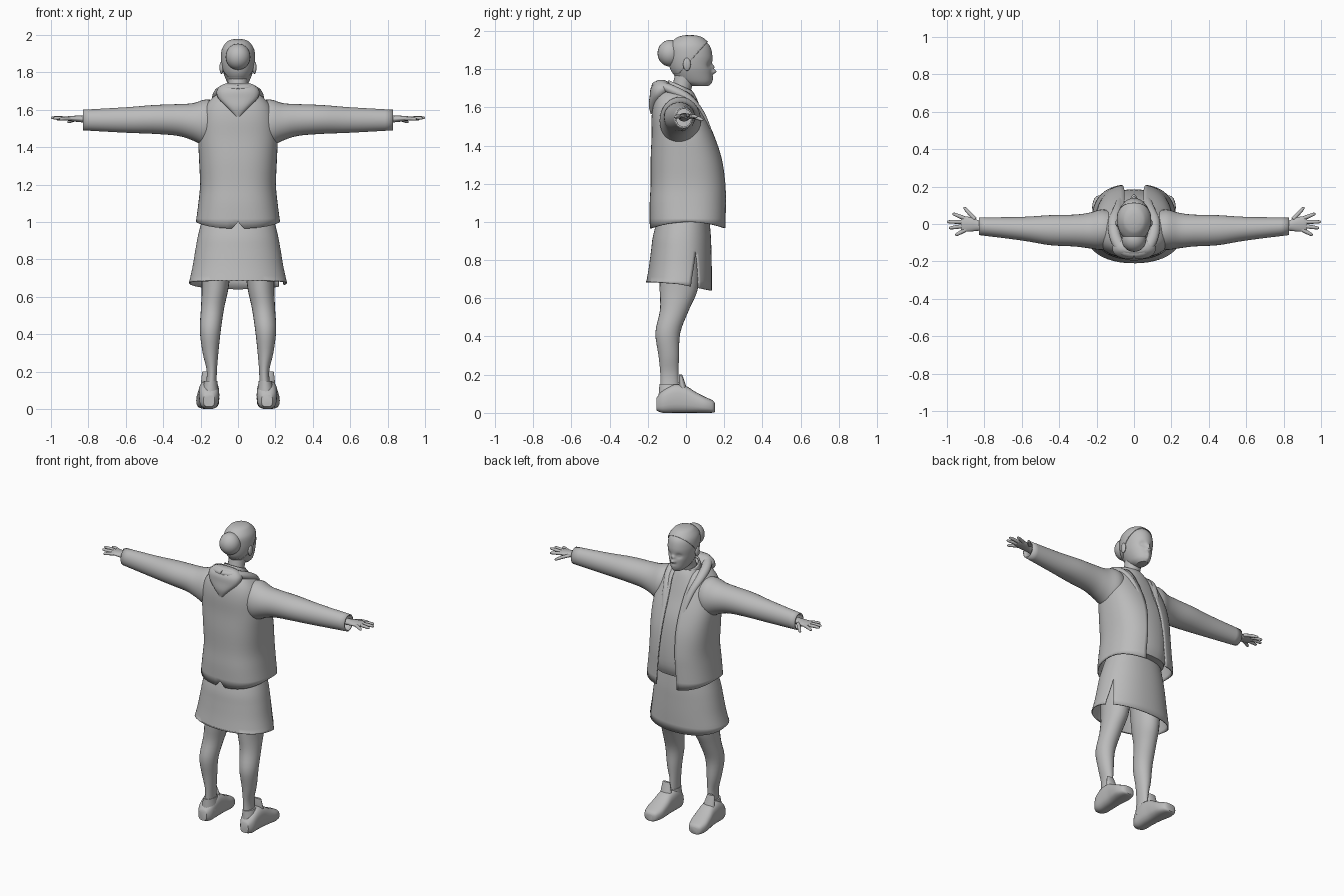
import bpy, bmesh, math
from mathutils import Vector

if "Cube" in bpy.data.objects:
    bpy.data.objects.remove(bpy.data.objects["Cube"])

grey = bpy.data.materials.new("plain_grey")
grey.use_nodes = True
COLOUR = (0.5, 0.5, 0.5, 1)
grey.diffuse_color = COLOUR
grey.node_tree.nodes["Principled BSDF"].inputs["Base Color"].default_value = COLOUR
X, Y, Z = Vector((1, 0, 0)), Vector((0, 1, 0)), Vector((0, 0, 1))


def spline(rows, k):
    """Catmull-Rom interpolation of number rows."""
    out = []
    for i in range(len(rows) - 1):
        a, b, c, d = (rows[max(0, min(len(rows) - 1, i + j))] for j in (-1, 0, 1, 2))
        for s in range(k):
            t = s / k
            out.append([0.5 * (2 * q + (r - p) * t + (2 * p - 5 * q + 4 * r - e) * t * t
                               + (3 * q - p - 3 * r + e) * t ** 3)
                        for p, q, r, e in zip(a, b, c, d)])
    return out + [list(rows[-1])]


def finish(name, bm, mirror=False, thick=0, angle=40):
    bmesh.ops.remove_doubles(bm, verts=bm.verts, dist=1e-5)
    bmesh.ops.recalc_face_normals(bm, faces=bm.faces)
    mesh = bpy.data.meshes.new(name)
    bm.to_mesh(mesh)
    bm.free()
    mesh.materials.append(grey)
    ob = bpy.data.objects.new(name, mesh)
    bpy.context.collection.objects.link(ob)
    if thick:
        m = ob.modifiers.new("thickness", "SOLIDIFY")
        m.thickness = thick
    if mirror:
        m = ob.modifiers.new("mirror", "MIRROR")
        m.use_clip = False
    bpy.ops.object.select_all(action="DESELECT")
    ob.select_set(True)
    bpy.context.view_layer.objects.active = ob
    bpy.ops.object.shade_smooth_by_angle(angle=math.radians(angle))
    return ob


def power(v, p):
    return math.copysign(abs(v) ** (2 / p), v)


def bridge(bm, rings, closed):
    n = len(rings[0])
    for a, b in zip(rings, rings[1:]):
        for i in range(n if closed else n - 1):
            j = (i + 1) % n
            bm.faces.new((a[i], a[j], b[j], b[i]))


def loft(sections, axis=None, ref=Z, n=24, k=4, p=2, caps=True):
    """Closed rings; each section is x, y, z, side radius, up radius."""
    bm, rings = bmesh.new(), []
    rows = spline(sections, k)
    for i, (x, y, z, ra, rb) in enumerate(rows):
        nxt, prv = rows[min(i + 1, len(rows) - 1)], rows[max(i - 1, 0)]
        t = Vector(axis).normalized() if axis else (Vector(nxt[:3]) - Vector(prv[:3])).normalized()
        u = t.cross(ref).normalized()
        v = u.cross(t)
        angles = [2 * math.pi * j / n for j in range(n)]
        rings.append([bm.verts.new(Vector((x, y, z)) + u * ra * power(math.cos(a), p)
                                   + v * rb * power(math.sin(a), p)) for a in angles])
    bridge(bm, rings, True)
    if caps:
        bm.faces.new(rings[0])
        bm.faces.new(rings[-1])
    return bm


def upright(rows):
    """z, half width, back y, front y -> loft sections."""
    return [(0, (b + f) / 2, z, w, (f - b) / 2) for z, w, b, f in rows]


def shell(rows, seam, hem, n=64, k=4, p=2.5):
    """Open garment: z, half width, back y, front y, seam half angle."""
    bm, rings = bmesh.new(), []
    for i, (z, w, b, f, gap) in enumerate(spline(rows, k)):
        gap, ring = max(gap, 0), []
        for j in range(n + 1):
            a = seam + gap + (2 * math.pi - 2 * gap) * j / n
            x, c = w * power(math.sin(a), p), power(math.cos(a), p)
            ring.append(bm.verts.new((x, (b + f) / 2 + c * (f - b) / 2,
                                      z + (hem(x, c) if i == 0 else 0))))
        rings.append(ring)
    bridge(bm, rings, False)
    return bm


# Jacket body, open at the front with a notch in the back hem
def jacket_hem(x, c):
    return 0 if c < 0 and abs(x) < 0.012 else -0.035 * c * c


jacket = [(1.0, .225, -.19, .213, .26), (1.1, .212, -.19, .213, .24), (1.2, .203, -.185, .21, .22),
          (1.33, .208, -.185, .19, .18), (1.45, .212, -.18, .15, .17), (1.55, .2, -.18, .105, .2),
          (1.62, .175, -.17, .07, .28), (1.67, .13, -.15, .03, .44), (1.69, .09, -.12, 0, .8)]
finish("jacket_body", shell(jacket, 0, jacket_hem), thick=.008)

# Sleeves
finish("sleeves", loft([(.10, -.03, 1.54, .09, .10), (.17, -.03, 1.53, .108, .125),
                        (.24, -.035, 1.535, .095, .1), (.32, -.035, 1.545, .085, .085),
                        (.45, -.033, 1.548, .08, .077), (.6, -.025, 1.545, .063, .068),
                        (.83, -.012, 1.545, .047, .055)], axis=X, caps=False, n=32),
       mirror=True, thick=.008)

# Hood pouch on the back and its edge running down into the lapels
finish("hood", loft(upright([(1.565, .012, -.185, -.165), (1.61, .055, -.195, -.14),
                             (1.66, .105, -.19, -.1), (1.70, .115, -.185, -.07),
                             (1.73, .09, -.165, -.09), (1.742, .06, -.15, -.11)]), axis=Z, ref=Y, p=2.4))
finish("hood_edge", loft([(0, -.15, 1.715, .03, .022), (.06, -.135, 1.715, .03, .022),
                          (.1, -.07, 1.69, .03, .025), (.108, .01, 1.645, .03, .025),
                          (.088, .075, 1.57, .025, .02), (.072, .125, 1.47, .018, .012),
                          (.068, .15, 1.4, .006, .005)]), mirror=True)

# Shirt and its tilted collar
finish("shirt", loft(upright([(1.03, .17, -.13, .165), (1.1, .175, -.15, .185), (1.25, .18, -.15, .178),
                              (1.4, .18, -.15, .152), (1.52, .165, -.15, .105), (1.6, .13, -.14, .075),
                              (1.66, .085, -.115, .05), (1.69, .065, -.09, .03)]),
                     axis=Z, ref=Y, n=32, p=2.4))
finish("collar", loft([(0, -.04, 1.66, .08, .075), (0, -.03, 1.715, .068, .066)],
                      axis=(0, .4, .9), ref=Y, caps=False), thick=.008)


# Skirt, slit on one side
def skirt_hem(x, c):
    return -.035 * c if c > 0 else -.015 * c


skirt = [(.675, .262, -.21, .135, .13), (.76, .243, -.195, .135, .07), (.85, .228, -.183, .133, 0),
         (.93, .213, -.172, .13, 0), (1.04, .185, -.14, .12, 0)]
finish("skirt", shell(skirt, 1.1, skirt_hem, p=2.2), thick=.006)

# Legs
finish("legs", loft([(.095, -.03, .98, .085, .1), (.115, -.035, .8, .082, .105),
                     (.122, -.038, .65, .072, .1), (.136, -.06, .54, .062, .076),
                     (.148, -.095, .42, .056, .065), (.147, -.09, .3, .042, .054),
                     (.14, -.087, .2, .027, .047), (.145, -.085, .1, .03, .05)], axis=Z, ref=Y),
       mirror=True)

# Shoes, ankle cuffs and tongues
finish("shoes", loft([(.155, -.155, .045, .03, .033), (.155, -.12, .06, .05, .06),
                      (.155, -.06, .075, .055, .075), (.157, 0, .07, .056, .07),
                      (.16, .05, .055, .06, .055), (.163, .1, .042, .06, .042),
                      (.165, .14, .033, .045, .032), (.165, .152, .028, .025, .022)],
                     axis=Y, p=2.8), mirror=True)
finish("shoe_cuffs", loft([(.15, -.085, .07, .05, .06), (.145, -.085, .15, .034, .054)],
                          axis=Z, ref=Y), mirror=True)
finish("shoe_tongues", loft([(.157, -.01, .1, .045, .025), (.162, -.022, .16, .034, .016),
                             (.165, -.028, .2, .026, .008)], axis=Z, ref=Y), mirror=True)

# Hands
finish("palms", loft([(.78, -.01, 1.548, .03, .022), (.83, -.008, 1.55, .028, .018),
                      (.87, -.002, 1.552, .038, .016), (.91, 0, 1.553, .04, .012),
                      (.925, 0, 1.553, .032, .008)], axis=X), mirror=True)
fingers = {"thumbs": (.85, .025, .91, .09, 1.535), "index_fingers": (.9, .028, .97, .056, 1.55),
           "middle_fingers": (.905, .011, 1.0, .012, 1.557), "ring_fingers": (.905, -.01, .99, -.022, 1.555),
           "little_fingers": (.895, -.028, .955, -.06, 1.55)}
for name, (x0, y0, x1, y1, z1) in fingers.items():
    mid = ((x0 + x1) / 2, (y0 + y1) / 2, (1.555 + z1) / 2, .0105, .01)
    near = (x1 * .9 + x0 * .1, y1 * .9 + y0 * .1, z1, .008, .0075)
    finish(name, loft([(x0, y0, 1.552, .011, .01), mid, near, (x1, y1, z1, .003, .003)],
                      n=12, k=3), mirror=True)

# Neck
finish("neck", loft([(0, -.045, 1.63, .062, .06), (0, -.02, 1.71, .052, .052),
                     (0, .005, 1.79, .055, .06)], axis=Z, ref=Y))

# Head, with facial features pushed in and out: x, z, radius, depth
skull = [(1.712, .03, .03, .115), (1.735, .052, -.03, .132), (1.78, .072, -.07, .136),
         (1.82, .083, -.085, .136), (1.87, .088, -.09, .138), (1.92, .082, -.085, .125),
         (1.957, .058, -.05, .09), (1.97, .035, -.02, .06), (1.974, .008, .01, .03)]
features = [(0, 1.787, .012, .024), (0, 1.812, .011, .013), (.012, 1.783, .007, .007),
            (-.012, 1.783, .007, .007), (.034, 1.822, .016, -.01), (-.034, 1.822, .016, -.01),
            (.034, 1.822, .007, .004), (-.034, 1.822, .007, .004), (0, 1.752, .014, .008),
            (0, 1.7525, .004, -.003), (0, 1.725, .014, .006)]
head = loft(upright(skull), axis=Z, ref=Y, n=96, k=8)
for v in head.verts:
    if v.co.y > .04:
        x, z = v.co.x, v.co.z
        v.co.y += sum(d * math.exp(-((x - fx) ** 2 + (z - fz) ** 2) / (r * r))
                      for fx, fz, r, d in features)
finish("head", head)

# Hair cap trimmed along the hairline
hair = loft(upright([(z + .004, w + .004, b - .004, f + .004) for z, w, b, f in skull]),
            axis=Z, ref=Y, n=64, k=6)
for point, normal in (((0, .03, 1.85), (0, 1, -.9)), ((0, 0, 1.775), (0, 0, -1))):
    bmesh.ops.bisect_plane(hair, geom=hair.verts[:] + hair.edges[:] + hair.faces[:],
                           plane_co=point, plane_no=normal, clear_outer=True)
finish("hair", hair, thick=.004)


# Bun and ears
def ball(name, centre, scale, mirror=False):
    bm = bmesh.new()
    bmesh.ops.create_uvsphere(bm, u_segments=24, v_segments=16, radius=1)
    for v in bm.verts:
        v.co = Vector(centre) + Vector([a * b for a, b in zip(v.co, scale)])
    finish(name, bm, mirror)


ball("hair_bun", (0, -.083, 1.883), (.066, .066, .07))
ball("ears", (.088, .005, 1.825), (.011, .02, .034), True)
